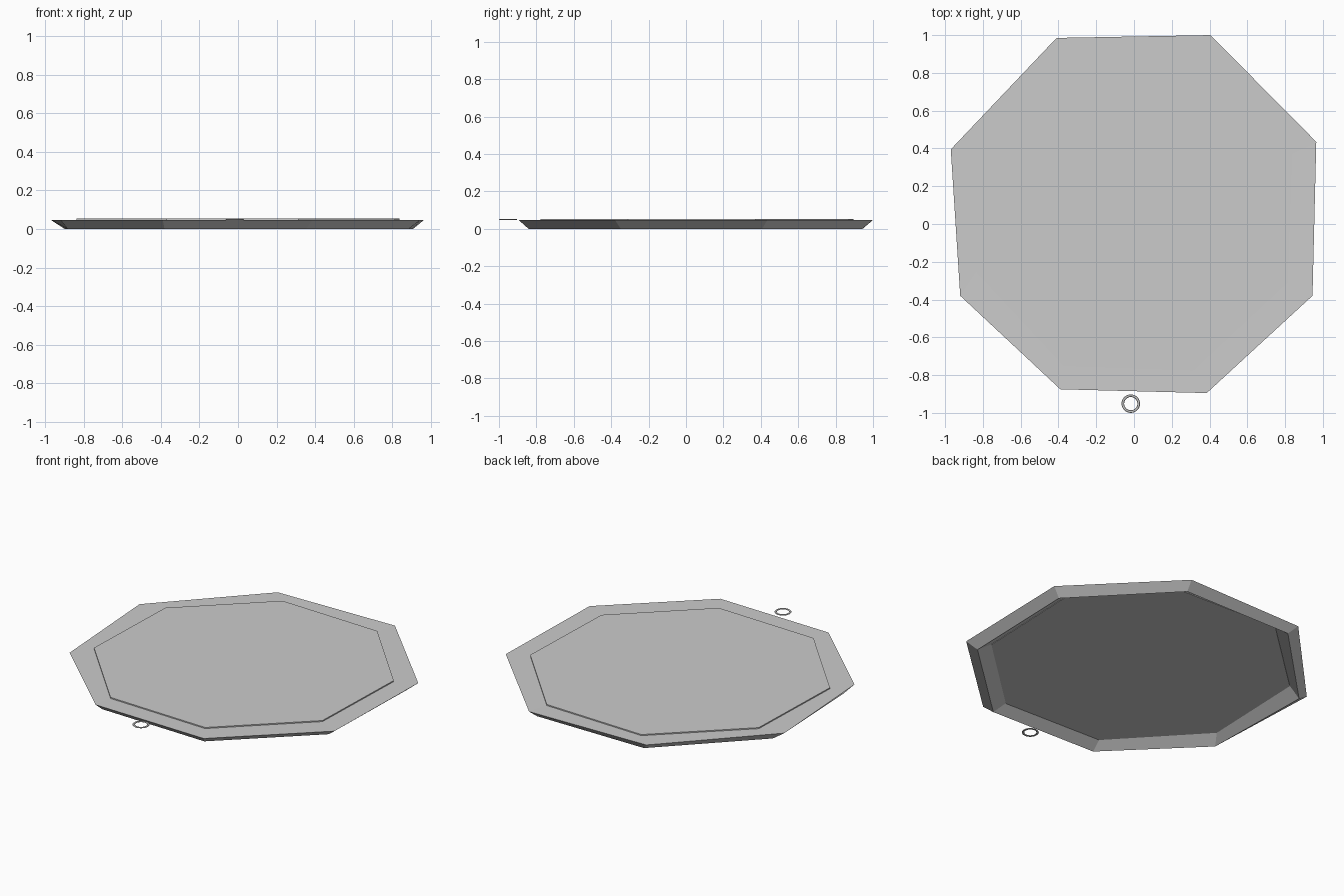
import bpy, bmesh, math

if "Cube" in bpy.data.objects:
    bpy.data.objects.remove(bpy.data.objects["Cube"])

def make_object(name, bm):
    bmesh.ops.recalc_face_normals(bm, faces=bm.faces)
    mesh = bpy.data.meshes.new(name)
    bm.to_mesh(mesh)
    bm.free()
    obj = bpy.data.objects.new(name, mesh)
    bpy.context.collection.objects.link(obj)
    return obj

def bridge(bm, a, b):
    n = len(a)
    for i in range(n):
        j = (i + 1) % n
        bm.faces.new((a[i], a[j], b[j], b[i]))

# hand-cut uneven outer octagon and regular, slightly turned inner octagon
outer = [(0.965, 0.435), (0.405, 1.0), (-0.41, 0.985), (-0.97, 0.395),
         (-0.92, -0.38), (-0.39, -0.875), (0.385, -0.895), (0.945, -0.38)]
R, CY, TURN = 0.893, 0.059, math.radians(20.5)
inner = [(R * math.cos(TURN + k * math.pi / 4),
          CY + R * math.sin(TURN + k * math.pi / 4)) for k in range(8)]
ridge = [(o[0] * 0.55 + i[0] * 0.45, o[1] * 0.55 + i[1] * 0.45)
         for o, i in zip(outer, inner)]

# bevelled rim: flat top, triangular section pointing down
bm = bmesh.new()
rings = [[bm.verts.new((x, y, z)) for x, y in pts]
         for pts, z in ((outer, 0.047), (ridge, 0.0), (inner, 0.046))]
for k in range(3):
    bridge(bm, rings[k], rings[(k + 1) % 3])
make_object("rim", bm)

# thin panel standing slightly proud of the rim
bm = bmesh.new()
low = [bm.verts.new((x, y, 0.043)) for x, y in inner]
top = [bm.verts.new((x, y, 0.053)) for x, y in inner]
bm.faces.new(low)
bm.faces.new(top)
bridge(bm, low, top)
make_object("panel", bm)

# flattened hanging ring at the front edge
bpy.ops.mesh.primitive_torus_add(major_segments=32, minor_segments=8,
                                 major_radius=0.042, minor_radius=0.007,
                                 location=(-0.017, -0.951, 0.05))
ring = bpy.context.object
ring.name = "hanging_ring"
ring.scale.z = 0.45
bpy.ops.object.shade_smooth_by_angle()
